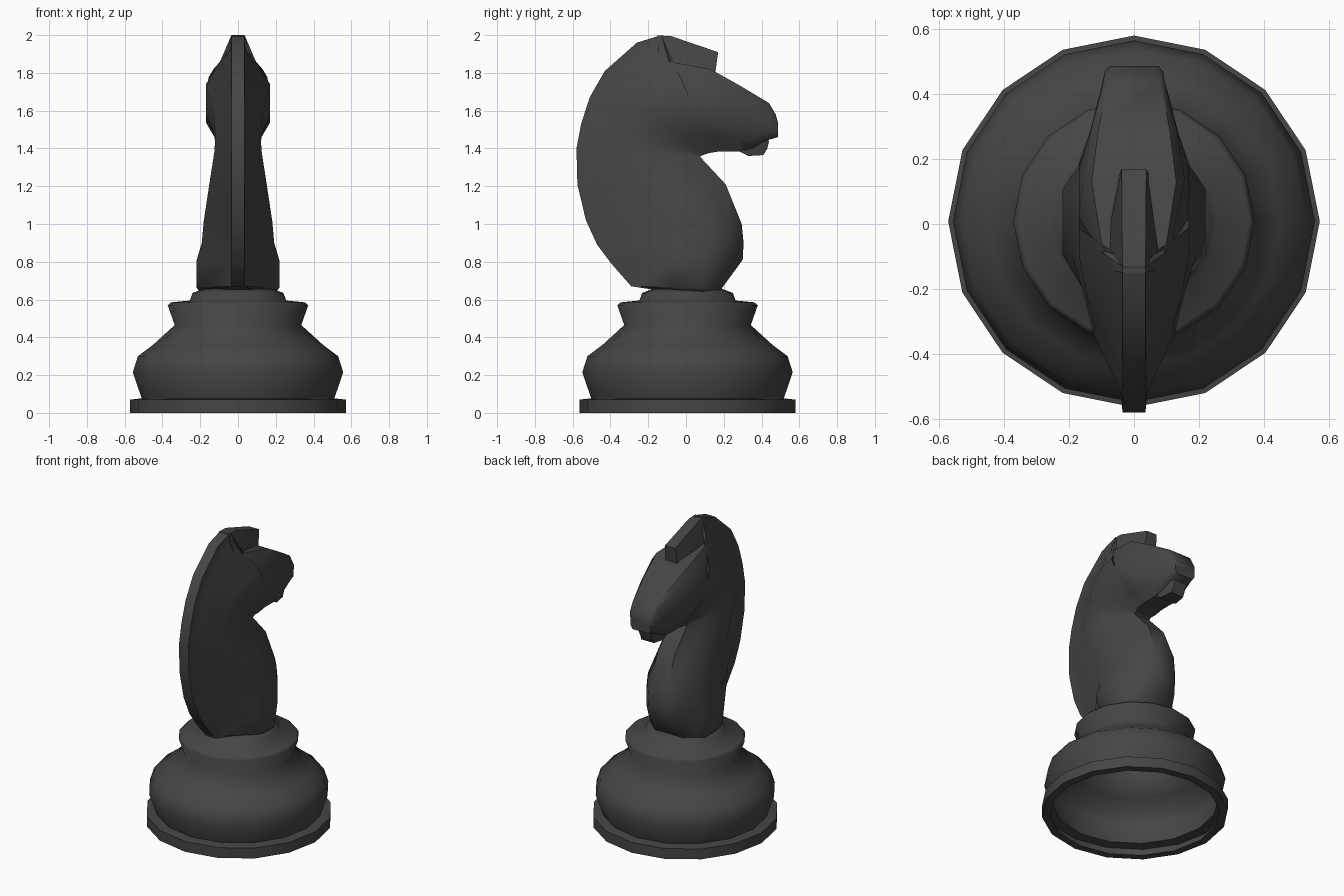
import bpy, bmesh, math

CY = 0.008  # centre of the turned base in y

black = bpy.data.materials.new("black")
black.diffuse_color = (0.06, 0.06, 0.06, 1)


def finish(name, bm, angle=50):
    bmesh.ops.recalc_face_normals(bm, faces=bm.faces[:])
    me = bpy.data.meshes.new(name)
    bm.to_mesh(me)
    bm.free()
    me.materials.append(black)
    ob = bpy.data.objects.new(name, me)
    bpy.context.collection.objects.link(ob)
    bpy.ops.object.select_all(action='DESELECT')
    ob.select_set(True)
    bpy.context.view_layer.objects.active = ob
    bpy.ops.object.shade_smooth_by_angle(angle=math.radians(angle))
    return ob


def skin(bm, rings, caps=True):
    loops = [[bm.verts.new(p) for p in r] for r in rings]
    n = len(loops[0])
    for a, b in zip(loops, loops[1:]):
        for i in range(n):
            j = (i + 1) % n
            bm.faces.new((a[i], a[j], b[j], b[i]))
    if caps:
        bm.faces.new(loops[0])
        bm.faces.new(loops[-1])


def lathe(name, profile, sides=16):
    bm = bmesh.new()
    rings = [[(r * math.cos(2 * math.pi * k / sides),
               CY + r * math.sin(2 * math.pi * k / sides), z)
              for k in range(sides)] for r, z in profile]
    skin(bm, rings, caps=False)
    return finish(name, bm, 69)


def section(yb, zb, yf, zf, b, w, t, f):
    """Mirrored ring from the crest (yb, zb) to the chest or jaw (yf, zf)."""
    half = [(0, b), (0.1, min(b * 1.2, w)), (t * 0.6, w), (t, w),
            ((t + 1) / 2, w * 0.55 + f * 0.45), (1, f)]
    pts = [(x, yb + (yf - yb) * s, zb + (zf - zb) * s) for s, x in half]
    return pts + [(-x, y, z) for x, y, z in reversed(pts)]


# turned base: foot rim, bulging body, collar; open underneath
lathe("base", [(0.52, 0), (0.572, 0), (0.572, 0.07), (0.51, 0.077), (0.557, 0.215),
               (0.53, 0.30), (0.45, 0.36), (0.335, 0.465), (0.372, 0.57),
               (0.355, 0.585), (0.255, 0.595), (0.24, 0.635), (0.18, 0.658),
               (0.10, 0.63)])

# neck sections, from the collar up to the throat
neck = [
    (-0.09, 0.64, 0.17, 0.64, 0.10, 0.20, 0.70, 0.10),
    (-0.29, 0.67, 0.19, 0.66, 0.035, 0.22, 0.76, 0.10),
    (-0.395, 0.79, 0.30, 0.81, 0.035, 0.22, 0.72, 0.07),
    (-0.47, 0.89, 0.305, 0.90, 0.035, 0.192, 0.80, 0.07),
    (-0.53, 1.02, 0.295, 1.00, 0.035, 0.182, 0.82, 0.07),
    (-0.575, 1.21, 0.21, 1.21, 0.035, 0.152, 0.74, 0.06),
    (-0.58, 1.40, 0.075, 1.355, 0.035, 0.125, 0.62, 0.06),
]
# head sections, fanning round the throat and out to the nose
head = [
    (-0.555, 1.53, 0.078, 1.36, 0.035, 0.12, 0.60, 0.06),
    (-0.51, 1.67, 0.085, 1.363, 0.035, 0.128, 0.62, 0.06),
    (-0.43, 1.81, 0.095, 1.367, 0.035, 0.145, 0.64, 0.06),
    (-0.26, 1.96, 0.12, 1.375, 0.035, 0.168, 0.68, 0.07),
    (-0.13, 2.0, 0.15, 1.38, 0.035, 0.17, 0.70, 0.07),
    (-0.09, 1.86, 0.18, 1.385, 0.095, 0.17, 0.68, 0.07),
    (0.13, 1.82, 0.215, 1.385, 0.13, 0.17, 0.65, 0.07),
    (0.29, 1.73, 0.28, 1.385, 0.11, 0.135, 0.65, 0.07),
    (0.44, 1.64, 0.35, 1.40, 0.08, 0.105, 0.70, 0.07),
    (0.475, 1.58, 0.42, 1.44, 0.075, 0.09, 0.70, 0.06),
    (0.486, 1.54, 0.486, 1.46, 0.065, 0.075, 0.70, 0.06),
]
bm = bmesh.new()
skin(bm, [section(*s) for s in neck + head])
finish("horse_neck_and_head", bm)

# forelock: narrow crest overhanging the forehead, flaring at its foot
bm = bmesh.new()
skin(bm, [[(x, y, z) for x, y, z in
           ((-w, yt, zt), (w, yt, zt), (f, yb, zb), (-f, yb, zb))]
          for yt, zt, yb, zb, w, f in
          ((-0.15, 1.998, -0.14, 1.80, 0.035, 0.09),
           (-0.08, 1.995, -0.08, 1.80, 0.036, 0.09),
           (0.17, 1.91, 0.155, 1.80, 0.038, 0.045))])
finish("forelock", bm)

# lower lip under the muzzle
bm = bmesh.new()
skin(bm, [[(-w, y, zt), (w, y, zt), (w * 0.8, y - 0.01, zb), (-w * 0.8, y - 0.01, zb)]
          for y, zt, zb, w in
          ((0.28, 1.45, 1.39, 0.075), (0.34, 1.45, 1.36, 0.075),
           (0.42, 1.45, 1.365, 0.06), (0.44, 1.44, 1.40, 0.05))])
finish("lower_lip", bm)
